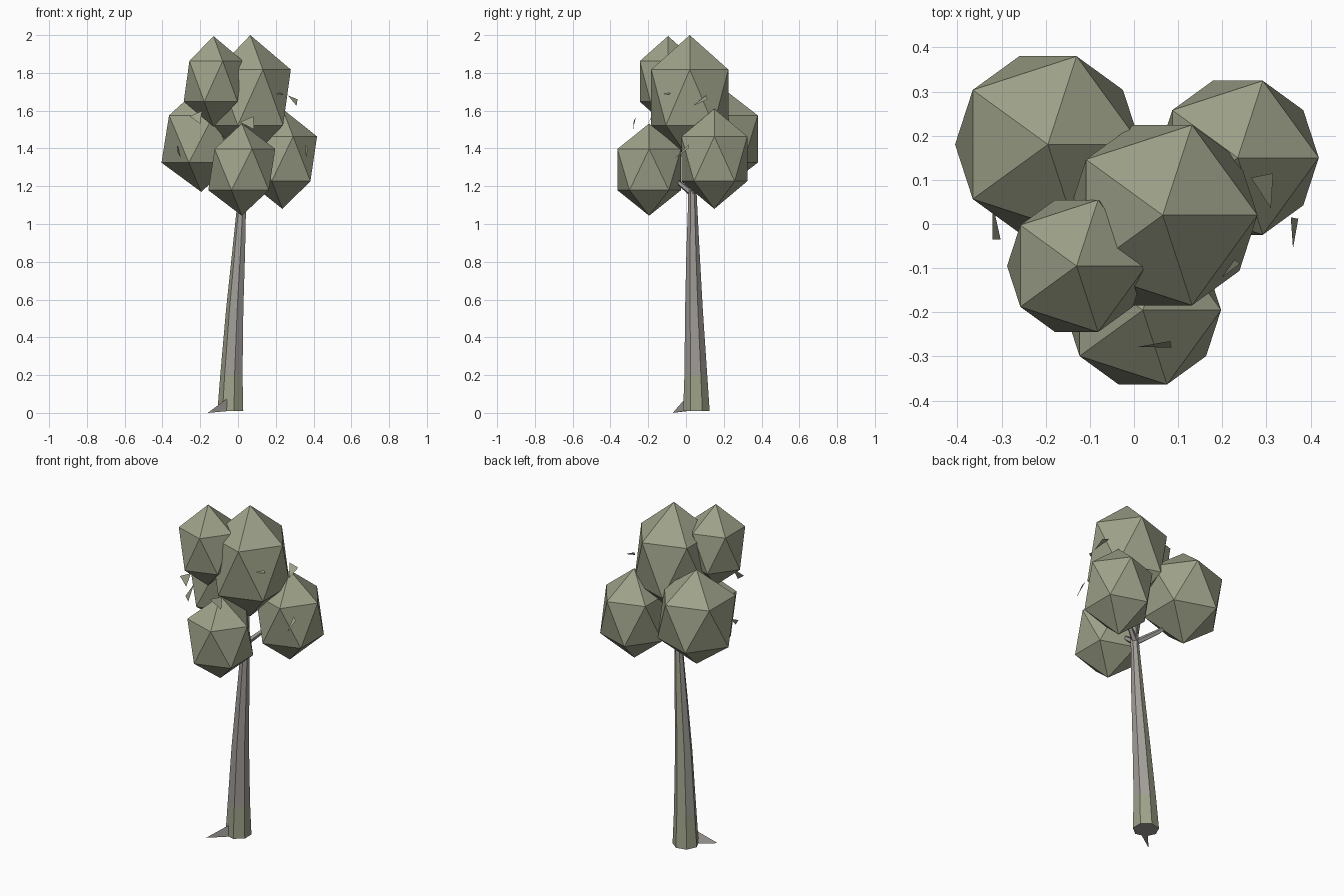
import bpy, bmesh, math
from mathutils import Vector, Matrix

cube = bpy.data.objects.get("Cube")
if cube:
    bpy.data.objects.remove(cube)


def material(name, rgb):
    m = bpy.data.materials.new(name)
    m.use_nodes = True
    m.diffuse_color = (*rgb, 1)
    m.node_tree.nodes["Principled BSDF"].inputs["Base Color"].default_value = (*rgb, 1)
    return m


LEAF = material("olive leaf", (0.34, 0.36, 0.25))
BARK = material("grey bark", (0.36, 0.34, 0.32))


def add_object(name, bm, *mats):
    me = bpy.data.meshes.new(name)
    bmesh.ops.recalc_face_normals(bm, faces=bm.faces)
    bm.to_mesh(me)
    bm.free()
    for m in mats:
        me.materials.append(m)
    ob = bpy.data.objects.new(name, me)
    bpy.context.collection.objects.link(ob)
    return ob


def crown(name, centre, radius, height):
    """Faceted leaf clump: a stretched icosahedron."""
    bm = bmesh.new()
    bmesh.ops.create_icosphere(bm, subdivisions=1, radius=1)
    bm.transform(Matrix.Translation(centre) @ Matrix.Diagonal((radius, radius, height, 1)))
    add_object(name, bm, LEAF)


def limb(name, path, sides, colour_rule=None, upright=False):
    """Tapered tube through (x, y, z, radius) points."""
    bm = bmesh.new()
    axis = Vector(path[-1][:3]) - Vector(path[0][:3])
    turn = Matrix() if upright else axis.to_track_quat('Z', 'Y').to_matrix().to_4x4()
    rings = []
    for x, y, z, r in path:
        ring = []
        for i in range(sides):
            a = math.tau * (i + 0.5) / sides
            offset = turn @ Vector((r * math.cos(a), r * math.sin(a), 0))
            ring.append(bm.verts.new(Vector((x, y, z)) + offset))
        rings.append(ring)
    for k, (a, b) in enumerate(zip(rings, rings[1:])):
        for i in range(sides):
            j = (i + 1) % sides
            f = bm.faces.new((a[i], a[j], b[j], b[i]))
            f.material_index = 0 if colour_rule is None else colour_rule(k, i)
    bm.faces.new(rings[0])
    bm.faces.new(rings[-1])
    add_object(name, bm, BARK, LEAF)


# Leaf clumps
crown("crown_top", (0.065, 0.02, 1.67), 0.24, 0.33)
crown("crown_upper_right", (-0.13, -0.095, 1.755), 0.176, 0.24)
crown("crown_back_right", (-0.195, 0.18, 1.45), 0.235, 0.28)
crown("crown_left", (0.235, 0.15, 1.345), 0.205, 0.265)
crown("crown_front", (0.02, -0.195, 1.288), 0.198, 0.244)

# Trunk, mossy at the foot and along one side
limb("trunk", [(-0.037, 0.055, 0.01, 0.072), (-0.032, 0.052, 0.2, 0.062),
               (-0.015, 0.042, 0.55, 0.048), (0.005, 0.037, 0.85, 0.036),
               (0.02, 0.035, 1.1, 0.025), (0.035, 0.03, 1.4, 0.015)], 7,
     lambda k, i: 1 if k == 0 or (k < 4 and i in (1, 3)) else 0, upright=True)

# Branches into the clumps
start = (0.02, 0.035, 1.16, 0.018)
limb("branch_back_right", [start, (-0.09, 0.1, 1.24, 0.014), (-0.18, 0.16, 1.33, 0.006)], 5)
limb("branch_left", [start, (0.2, 0.12, 1.33, 0.006)], 5)
limb("branch_front", [start, (0.02, -0.14, 1.3, 0.006)], 5)
limb("branch_upper_right", [(0.035, 0.03, 1.38, 0.014), (-0.1, -0.07, 1.65, 0.006)], 5)


def sliver(name, *points):
    """Thin loose leaf triangle."""
    bm = bmesh.new()
    bm.faces.new([bm.verts.new(p) for p in points])
    add_object(name, bm, LEAF)


# Loose leaves
sliver("leaf_a", (0.265, 0.105, 1.68), (0.315, 0.115, 1.66), (0.31, 0.035, 1.625))
sliver("leaf_b", (0.355, 0.015, 1.42), (0.372, 0.012, 1.4), (0.36, -0.055, 1.35))
sliver("leaf_c", (-0.32, 0.045, 1.42), (-0.32, -0.035, 1.38), (-0.302, -0.035, 1.35))
sliver("leaf_d", (0.2, -0.12, 1.69), (0.24, -0.09, 1.685), (0.22, -0.075, 1.7))
sliver("leaf_e", (0.01, -0.278, 1.54), (0.082, -0.265, 1.57), (0.085, -0.28, 1.5))
sliver("leaf_f", (-0.255, -0.18, 1.57), (-0.2, -0.2, 1.53), (-0.19, -0.17, 1.6))

# Pointed root at the foot
bm = bmesh.new()
tip = bm.verts.new((-0.16, -0.07, 0))
base = [bm.verts.new(p) for p in ((-0.09, 0.01, 0.01), (-0.06, -0.005, 0.075), (-0.05, 0.0, 0.01))]
for i in range(3):
    bm.faces.new((tip, base[i], base[(i + 1) % 3]))
bm.faces.new(base)
add_object("root", bm, BARK)
